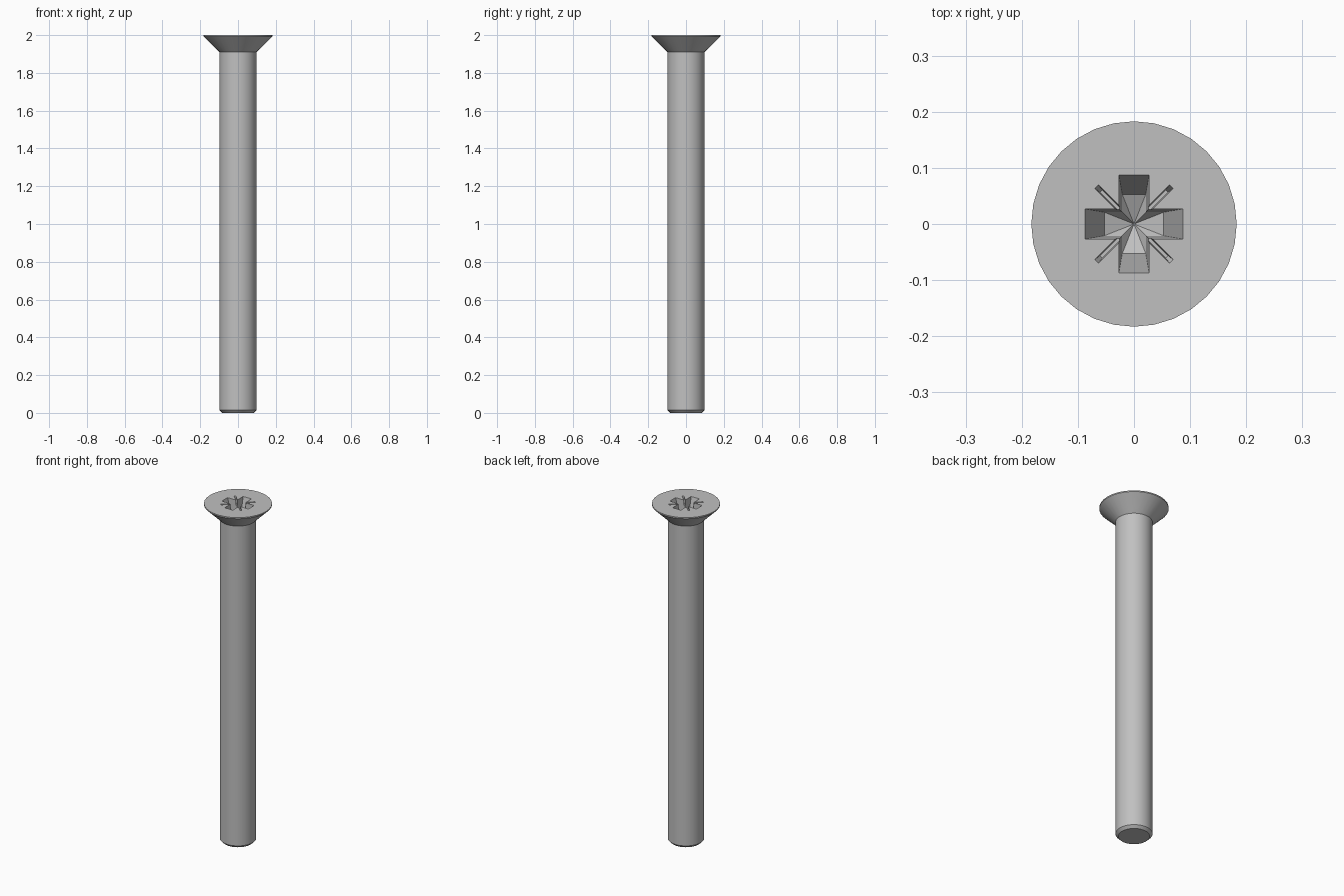
import bpy, bmesh, math

if "Cube" in bpy.data.objects:
    bpy.data.objects.remove(bpy.data.objects["Cube"], do_unlink=True)

SIDES = 32
TOP = 2.0

steel = bpy.data.materials.new("steel grey")
steel.use_nodes = True
steel.diffuse_color = (0.53, 0.53, 0.53, 1)
steel.node_tree.nodes["Principled BSDF"].inputs["Base Color"].default_value = steel.diffuse_color


def loft(name, rings):
    """Closed solid through matching rings of points, from low to high."""
    bm = bmesh.new()
    loops = [[bm.verts.new(p) for p in ring] for ring in rings]
    n = len(loops[0])
    for low, high in zip(loops, loops[1:]):
        for i in range(n):
            j = (i + 1) % n
            bm.faces.new((low[i], low[j], high[j], high[i]))
    bm.faces.new(loops[0][::-1])
    bm.faces.new(loops[-1])
    bmesh.ops.recalc_face_normals(bm, faces=bm.faces)
    mesh = bpy.data.meshes.new(name)
    bm.to_mesh(mesh)
    bm.free()
    mesh.materials.append(steel)
    obj = bpy.data.objects.new(name, mesh)
    bpy.context.collection.objects.link(obj)
    return obj


def turned(x, y, z, angle):
    """Point rotated about the screw axis."""
    c, s = math.cos(angle), math.sin(angle)
    return (x * c - y * s, x * s + y * c, z)


def circle(r, z):
    return [turned(r, 0, z, i * math.tau / SIDES) for i in range(SIDES)]


def cross(reach, half, z):
    """Outline of a plus sign, one arm at a time."""
    arm = [(reach, -half), (reach, half), (half, half)]
    return [turned(x, y, z, k * math.pi / 2) for k in range(4) for x, y in arm]


def groove(reach, half, z, angle):
    flat = [(0.02, -half), (reach, -half), (reach, half), (0.02, half)]
    return [turned(x, y, z, angle) for x, y in flat]


# Shank with chamfered tip and countersunk head
screw = loft("countersunk_screw", [
    circle(0.083, 0), circle(0.098, 0.015), circle(0.098, 1.91),
    circle(0.183, 1.993), circle(0.183, TOP)])

# Tapered cross recess with a shallow pointed floor
depth = 0.12
lift = 0.012
recess = loft("recess_cutter", [
    cross(0.053, 0.021, TOP - depth),
    cross(0.0904, 0.0276, TOP + lift)])
bm = bmesh.new()
bm.from_mesh(recess.data)
floor = min(bm.faces, key=lambda f: f.calc_center_median().z)
tip = bmesh.ops.poke(bm, faces=[floor])["verts"][0]
tip.co = (0, 0, TOP - depth - 0.025)
bm.to_mesh(recess.data)
bm.free()

# Four thin diagonal grooves between the arms
cutters = [recess]
for k in range(4):
    angle = math.pi / 4 + k * math.pi / 2
    cutters.append(loft("groove_cutter", [
        groove(0.083, 0.003, TOP - 0.03, angle),
        groove(0.099, 0.005, TOP + lift, angle)]))

bpy.context.view_layer.objects.active = screw
for cutter in cutters:
    cutter.hide_render = True
    mod = screw.modifiers.new("recess", 'BOOLEAN')
    mod.operation = 'DIFFERENCE'
    mod.solver = 'EXACT'
    mod.object = cutter
    bpy.ops.object.modifier_apply(modifier=mod.name)
    bpy.data.objects.remove(cutter, do_unlink=True)

bpy.ops.object.select_all(action='DESELECT')
screw.select_set(True)
bpy.ops.object.shade_smooth_by_angle(angle=math.radians(25))
